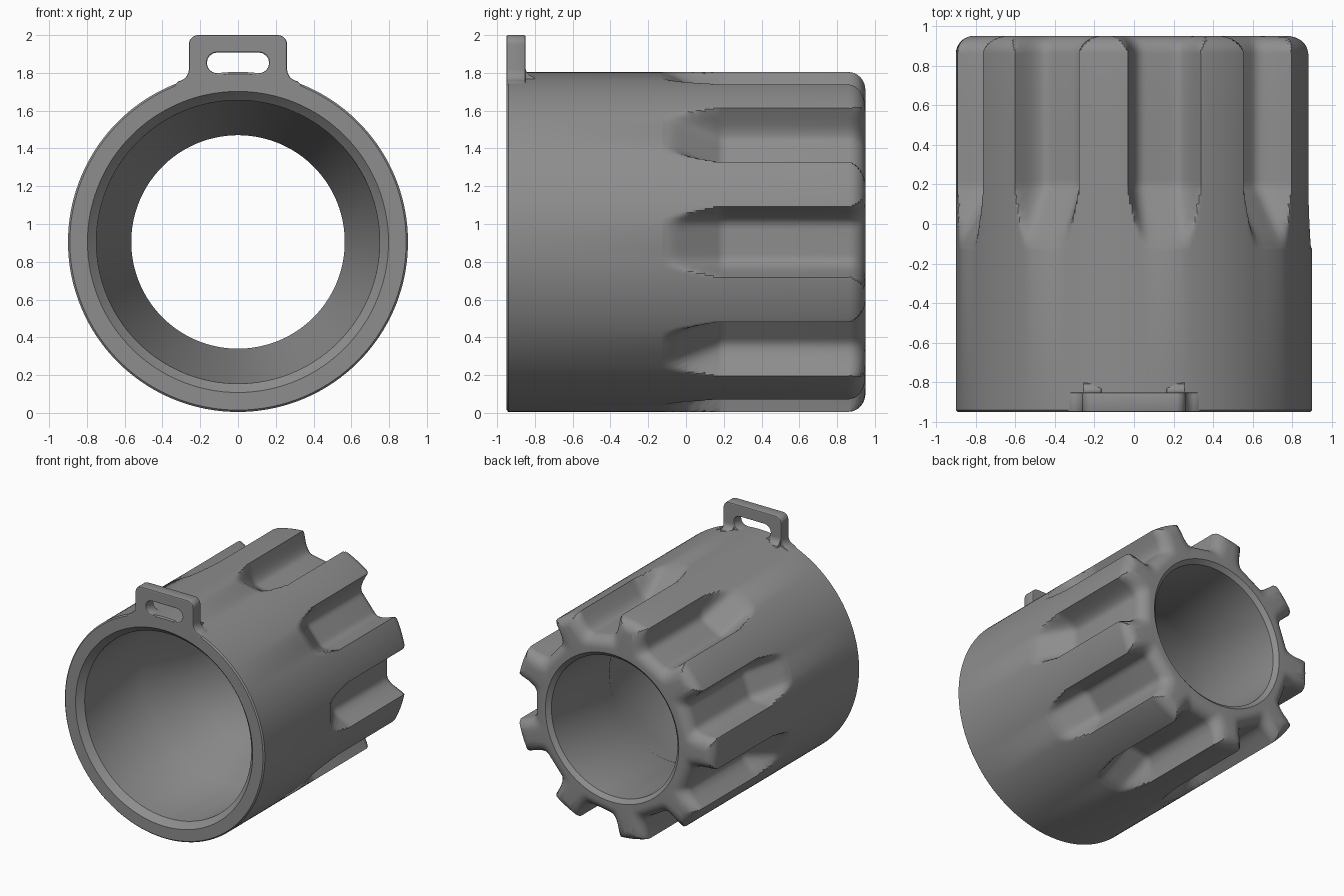
import bpy, bmesh, math

if "Cube" in bpy.data.objects:
    bpy.data.objects.remove(bpy.data.objects["Cube"])

R, CZ = 0.9, 0.905          # body radius and axis height
FLOOR, N = 0.72, 9          # flute floor radius and count

grey = bpy.data.materials.new("mid grey")
grey.diffuse_color = (0.27, 0.27, 0.27, 1)
grey.use_nodes = True
grey.node_tree.nodes["Principled BSDF"].inputs["Base Color"].default_value = grey.diffuse_color


def rise(u):
    """Height of the flute wall above its floor at sideways distance u."""
    t = max(0.0, (abs(u) - 0.07) / 0.12)
    return 0.18 * (t ** 2.4 if t < 1 else 1 + 2.4 * (t - 1))


def radius(a, floor, d):
    """Outer radius at angle a from a flute centre, inset by d."""
    lo, hi = 0.4, 1.6
    for _ in range(30):
        r = (lo + hi) / 2
        side = max(0, r * math.sin(abs(a)) - 0.75 * d)
        if r * math.cos(a) < floor - d + rise(side):
            lo = r
        else:
            hi = r
    top, k = R - d, 0.035
    h = max(k - abs(lo - top), 0) / k
    return min(lo, top) - h * h * k / 4


# Stations along the axis: (y, flute floor radius, inset)
stations = [(-0.95, 1.3, 0.01), (-0.94, 1.3, 0), (-0.13, 1.3, 0)]
for i in range(15):
    t = i / 14
    stations.append((-0.12 + 0.31 * t, R + 0.01 - (R + 0.01 - FLOOR) * t, 0))
stations += [(0.22, FLOOR, 0), (0.5, FLOOR, 0)]
for i in range(9):
    t = math.pi / 2 * i / 8
    stations.append((0.86 + 0.09 * math.sin(t), FLOOR, 0.09 * (1 - math.cos(t))))

# Angles, closer together on the flute walls
half = [0, 2.5, 5, 6.5, 8, 9, 10, 10.7, 11.4, 12, 12.6, 13.2, 14, 15, 16, 17.5, 19]
sector = [-a for a in reversed(half[1:])] + half + [20]
angles = [(math.radians(40 * k + a), math.radians(a)) for k in range(N) for a in sector]

# Bore from the grip end back to the open front: (y, radius)
bore = [(0.95, 0.60), (0.92, 0.567), (0.18, 0.565), (-0.17, 0.745),
        (-0.90, 0.75), (-0.915, 0.765), (-0.95, 0.797)]

# Fluted sleeve
bm = bmesh.new()
rings = []
for y, floor, d in stations:
    prof = {a: radius(a, floor, d) for _, a in angles[:len(sector)]}
    rings.append([bm.verts.new((prof[a] * math.cos(t), y, CZ + prof[a] * math.sin(t)))
                  for t, a in angles])
for y, r in bore:
    rings.append([bm.verts.new((r * math.cos(t), y, CZ + r * math.sin(t)))
                  for t, a in angles])
n = len(angles)
for i, ring in enumerate(rings):
    nxt = rings[(i + 1) % len(rings)]
    for j in range(n):
        k = (j + 1) % n
        bm.faces.new((ring[j], ring[k], nxt[k], nxt[j]))
bmesh.ops.recalc_face_normals(bm, faces=bm.faces)
mesh = bpy.data.meshes.new("fluted_sleeve")
bm.to_mesh(mesh)
bm.free()
sleeve = bpy.data.objects.new("fluted_sleeve", mesh)
bpy.context.collection.objects.link(sleeve)


def plate(name, loops, depth, bevel):
    """Flat outlines with holes, extruded to a solid mesh."""
    cu = bpy.data.curves.new(name, 'CURVE')
    cu.dimensions, cu.fill_mode = '2D', 'BOTH'
    cu.extrude, cu.bevel_depth, cu.offset = depth / 2 - bevel, bevel, -bevel
    cu.bevel_resolution = 1
    for pts in loops:
        sp = cu.splines.new('POLY')
        sp.points.add(len(pts) - 1)
        for p, (x, y) in zip(sp.points, pts):
            p.co = (x, y, 0, 1)
        sp.use_cyclic_u = True
    ob = bpy.data.objects.new(name, cu)
    bpy.context.collection.objects.link(ob)
    bpy.ops.object.select_all(action='DESELECT')
    ob.select_set(True)
    bpy.context.view_layer.objects.active = ob
    bpy.ops.object.convert(target='MESH')
    return bpy.context.object


def arc(cx, cy, r, a0, a1, steps=8):
    return [(cx + r * math.cos(math.radians(a0 + (a1 - a0) * i / steps)),
             cy + r * math.sin(math.radians(a0 + (a1 - a0) * i / steps)))
            for i in range(steps + 1)]


# Strap tab with a rounded slot and flared foot
side = [(0.36, 1.715)] + arc(0.325, 1.82, 0.065, 260, 180) + arc(0.21, 1.95, 0.05, 0, 90)
outline = side + [(-x, z) for x, z in reversed(side)]
slot = arc(0.11, 1.853, 0.055, -90, 90) + arc(-0.11, 1.853, 0.055, 90, 270)
tab = plate("strap_tab", [outline, slot], 0.10, 0.008)
tab.rotation_euler = (math.pi / 2, 0, 0)
tab.location = (0, -0.90, 0)
parts = [sleeve, tab]

# Small fillets behind the foot of the tab
for s, label in ((-1, "left"), (1, "right")):
    web = [(-0.87, 1.72), (-0.80, 1.74), (-0.80, 1.768)] + \
        arc(-0.80, 1.83, 0.05, 260, 180) + [(-0.87, 1.83)]
    ob = plate("tab_fillet_" + label, [web], 0.09, 0.004)
    ob.rotation_euler = (math.pi / 2, 0, math.pi / 2)
    ob.location = (0.21 * s, 0, 0)
    parts.append(ob)

for ob in parts:
    ob.data.materials.clear()
    ob.data.materials.append(grey)
    bpy.ops.object.select_all(action='DESELECT')
    ob.select_set(True)
    bpy.context.view_layer.objects.active = ob
    bpy.ops.object.shade_smooth_by_angle(angle=math.radians(32))
